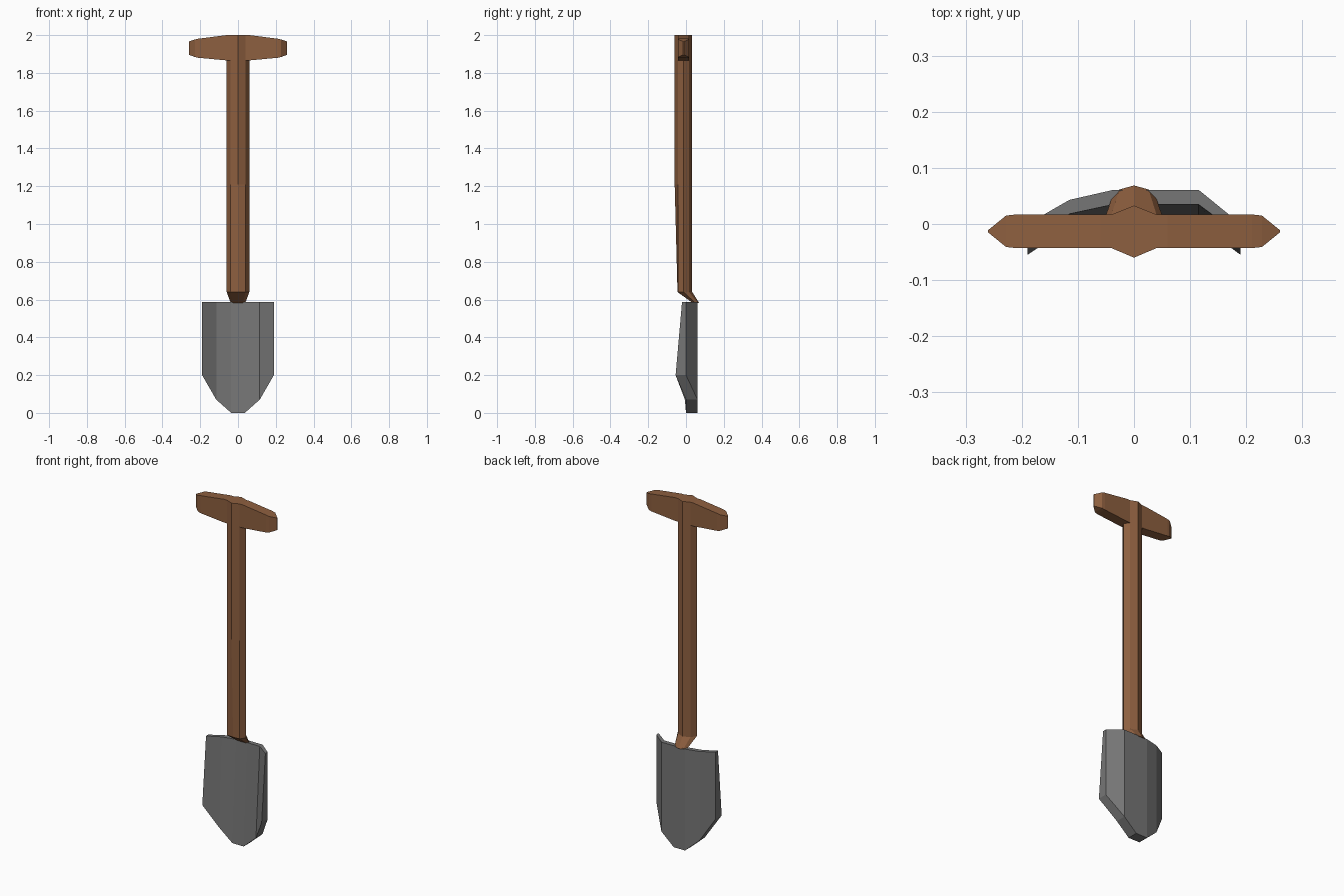
import bpy

if "Cube" in bpy.data.objects:
    bpy.data.objects.remove(bpy.data.objects["Cube"])


def material(name, color):
    m = bpy.data.materials.new(name)
    m.diffuse_color = color
    m.use_nodes = True
    m.node_tree.nodes["Principled BSDF"].inputs["Base Color"].default_value = m.diffuse_color
    return m


def loft(name, rings, mat):
    """Closed solid through equally sized rings of points."""
    n = len(rings[0])
    verts = [p for ring in rings for p in ring]
    faces = [(r * n + i, r * n + (i + 1) % n, (r + 1) * n + (i + 1) % n, (r + 1) * n + i)
             for r in range(len(rings) - 1) for i in range(n)]
    faces += [tuple(reversed(range(n))), tuple(range(len(verts) - n, len(verts)))]
    me = bpy.data.meshes.new(name)
    me.from_pydata(verts, [], faces)
    me.validate()
    ob = bpy.data.objects.new(name, me)
    bpy.context.collection.objects.link(ob)
    me.materials.append(mat)
    # Consistent outward normals
    import bmesh
    bm = bmesh.new()
    bm.from_mesh(me)
    bmesh.ops.recalc_face_normals(bm, faces=bm.faces)
    bm.to_mesh(me)
    bm.free()
    return ob


wood = material("wood", (0.27, 0.115, 0.05, 1))
steel = material("steel", (0.18, 0.18, 0.18, 1))
MID = -0.013


# Shaft: octagonal, front flattening towards the bottom, cranked back into the blade
def octagon(z, front):
    return [(0, front, z), (0.04, -0.043, z), (0.06, MID, z), (0.04, 0.017, z),
            (0, 0.033, z), (-0.04, 0.017, z), (-0.06, MID, z), (-0.04, -0.043, z)]


neck = [(x * 0.65, 0.048 + (y - MID) * 0.45, 0.583) for x, y, z in octagon(0, -0.043)]
loft("shaft", [neck, octagon(0.64, -0.045), octagon(1.21, -0.06), octagon(2.0, -0.06)], wood)


# Grip: tapering crossbar with wedge-shaped ends
def grip_section(x, low, high, half):
    return [(x, MID - half, low), (x, MID, low), (x, MID + half, low),
            (x, MID + half, high), (x, MID, high), (x, MID - half, high)]


stations = [(0.06, 1.866, 2.0, 0.03), (0.21, 1.880, 1.981, 0.03),
            (0.228, 1.884, 1.977, 0.028), (0.26, 1.896, 1.966, 0.002)]
sections = [grip_section(-x, *rest) for x, *rest in reversed(stations)]
sections += [grip_section(x, *rest) for x, *rest in stations]
loft("grip", sections, wood)

# Blade columns: x, back y, front y at top, front y at bottom, bottom z
columns = [(-0.19, 0.0, -0.021, -0.055, 0.2), (-0.115, 0.043, 0.018, -0.006, 0.07),
           (-0.036, 0.061, 0.035, 0.0, 0.0), (0.036, 0.061, 0.035, 0.0, 0.0),
           (0.115, 0.061, 0.035, 0.0, 0.07), (0.19, 0.0, -0.021, -0.055, 0.2)]
loft("blade", [[(x, back, 0.587), (x, ft, 0.587), (x, fb, z), (x, back, z)]
               for x, back, ft, fb, z in columns], steel)
